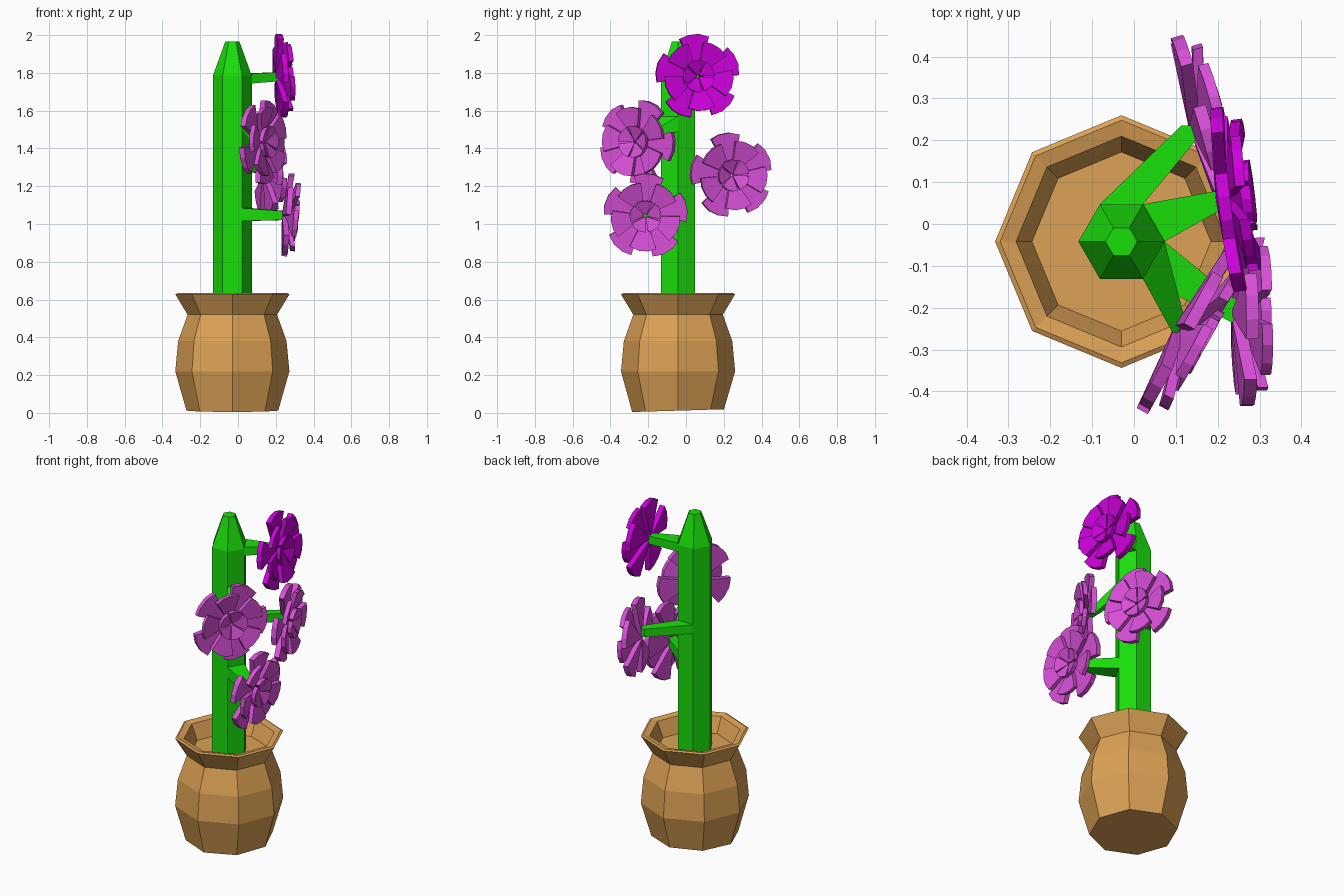
import bpy, bmesh
from math import sin, cos, radians, pi
from mathutils import Vector, Matrix

if "Cube" in bpy.data.objects:
    bpy.data.objects.remove(bpy.data.objects["Cube"])

CX, CY = -0.03, -0.042          # pot and stem axis


def material(name, rgb):
    m = bpy.data.materials.new(name)
    m.diffuse_color = (*rgb, 1)
    m.use_nodes = True
    m.node_tree.nodes["Principled BSDF"].inputs["Base Color"].default_value = m.diffuse_color
    return m


CLAY = material("clay", (0.72, 0.36, 0.09))
GREEN = material("green", (0.01, 0.74, 0.003))
PURPLE = material("purple", (0.60, 0.0, 0.70))
PINK = material("pink", (0.70, 0.08, 0.70))


def finish(bm, name, mat):
    bmesh.ops.recalc_face_normals(bm, faces=bm.faces)
    me = bpy.data.meshes.new(name)
    bm.to_mesh(me)
    bm.free()
    me.materials.append(mat)
    ob = bpy.data.objects.new(name, me)
    bpy.context.collection.objects.link(ob)
    return ob


def loft(bm, loops):
    """Skin closed point loops and cap both ends."""
    rings = [[bm.verts.new(p) for p in loop] for loop in loops]
    for a, b in zip(rings, rings[1:]):
        n = len(a)
        for i in range(n):
            j = (i + 1) % n
            bm.faces.new((a[i], a[j], b[j], b[i]))
    bm.faces.new(rings[0])
    bm.faces.new(rings[-1])


def ring(r, z, n, tilt=0.0):
    return [(CX + r * cos(2 * pi * i / n), CY + r * sin(2 * pi * i / n),
             z + tilt * r * sin(2 * pi * i / n)) for i in range(n)]


# Octagonal pot, turned profile with a recessed soil level
bm = bmesh.new()
loft(bm, [ring(0.243, 0.012, 8, 0.03)] + [ring(r, z, 8) for r, z in (
    (0.302, 0.22), (0.287, 0.38), (0.237, 0.52), (0.302, 0.628),
    (0.290, 0.634), (0.252, 0.625), (0.214, 0.535))])
finish(bm, "pot", CLAY)

# Hexagonal stem with tapered tip
bm = bmesh.new()
loft(bm, [ring(r, z, 6) for r, z in ((0.103, 0.5), (0.103, 1.785), (0.038, 1.965))])
finish(bm, "stem", GREEN)


def branch(name, face, z, half, tip, width):
    """Tapered arm growing out of one stem face towards a flower."""
    a, b = [Vector((CX + 0.103 * cos(radians(face + s)),
                    CY + 0.103 * sin(radians(face + s)), z)) for s in (-30, 30)]
    up = Vector((0, 0, half))
    tip = Vector(tip)
    side = (b - a).normalized() * width
    t = Vector((0, 0, 0.024))
    bm = bmesh.new()
    loft(bm, [[a - up, b - up, b + up, a + up],
              [tip - side - t, tip + side - t, tip + side + t, tip - side + t]])
    finish(bm, name, GREEN)


# Petal layers: radius, half angle, base height, tip height, thickness, turn
LAYERS = ((0.225, 21, -0.015, 0.002, 0.030, 0),
          (0.185, 23, 0.000, 0.045, 0.025, 36),
          (0.085, 32, 0.015, 0.050, 0.025, 10))


def flower(name, center, az, el, turn, mat):
    """Three cupped layers of five thick wedge petals facing (az, el)."""
    az, el = radians(az), radians(el)
    n = Vector((cos(az) * cos(el), sin(az) * cos(el), sin(el)))
    u = Vector((-sin(az), cos(az), 0))
    v = n.cross(u)
    frame = Matrix((u, v, n)).transposed()
    c = Vector(center)
    bm = bmesh.new()
    for R, half, h0, h1, thick, offset in LAYERS:
        for k in range(5):
            mid = turn + offset + 72 * k
            outline = [(0.01, -half), (R * 0.97, -half), (R, -half * 0.3),
                       (R, half * 0.4), (R * 0.98, half), (0.01, half)]

            def face(extra):
                return [c + frame @ Vector((r * cos(radians(mid + a)),
                                            r * sin(radians(mid + a)),
                                            h0 + (h1 - h0) * r / R + extra))
                        for r, a in outline]
            loft(bm, [face(0), face(thick)])
    finish(bm, name, mat)


# name, flower centre, azimuth, elevation, petal turn, colour,
# branch: stem face, root z, root half height, tip rise, tip half width
PLANTS = (
    ("top", (0.210, 0.06, 1.78), 7, 3, 95, PURPLE, 30, 1.77, 0.026, 0.0, 0.022),
    ("upper_front", (0.11, -0.25, 1.435), -29, 0, 65, PINK, -30, 1.53, 0.040, 0.0, 0.024),
    ("middle_back", (0.145, 0.235, 1.26), 16, -2, 100, PINK, 90, 1.30, 0.027, 0.035, 0.032),
    ("lower_front", (0.247, -0.215, 1.045), 1, -5, 85, PINK, -30, 1.05, 0.034, 0.0, 0.024),
)
for name, c, az, el, turn, mat, face, z, half, rise, width in PLANTS:
    branch("branch_" + name, face, z, half, (c[0], c[1], c[2] + rise), width)
    flower("flower_" + name, c, az, el, turn, mat)
